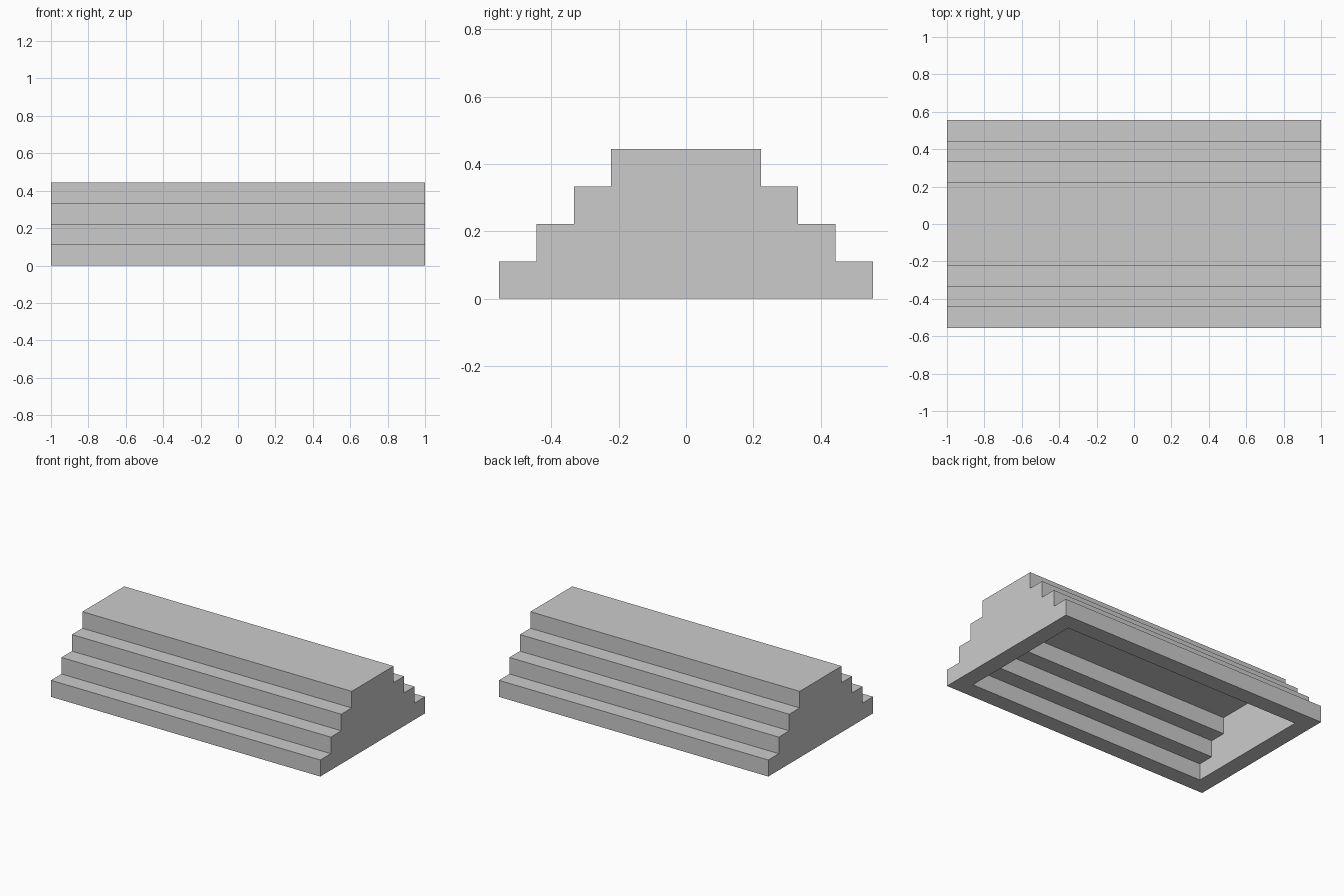
import bpy
import bmesh

if "Cube" in bpy.data.objects:
    bpy.data.objects.remove(bpy.data.objects["Cube"])

U = 1 / 9  # riser, tread and wall thickness


def half_profile(half_width, steps):
    """Stair outline on the +y side, from the floor to the top edge."""
    pts = []
    for i in range(steps):
        y = half_width - i * U
        pts += [(y, i * U), (y, (i + 1) * U)]
    return pts


def stepped_shell(bm, half_length, half_width, steps, inward=False):
    """Prism with a stepped outline, open underneath; returns its floor corners."""
    side = half_profile(half_width, steps)
    outline = side + [(-y, z) for y, z in reversed(side)]
    left = [bm.verts.new((-half_length, y, z)) for y, z in outline]
    right = [bm.verts.new((half_length, y, z)) for y, z in outline]
    faces = [bm.faces.new(left[::-1]), bm.faces.new(right)]
    for i in range(len(outline) - 1):
        faces.append(bm.faces.new((left[i], left[i + 1], right[i + 1], right[i])))
    if inward:
        bmesh.ops.reverse_faces(bm, faces=faces)
    return [left[0], left[-1], right[-1], right[0]]


bm = bmesh.new()

# Outer steps and the hollow beneath them
outer = stepped_shell(bm, 9 * U, 5 * U, 4)
inner = stepped_shell(bm, 8 * U, 4 * U, 3, inward=True)

# Flat rim joining both shells on the floor
for i in range(4):
    j = (i + 1) % 4
    bm.faces.new((outer[i], inner[i], inner[j], outer[j]))

bmesh.ops.recalc_face_normals(bm, faces=bm.faces)

mesh = bpy.data.meshes.new("double_sided_steps")
bm.to_mesh(mesh)
bm.free()
steps = bpy.data.objects.new("double_sided_steps", mesh)
bpy.context.collection.objects.link(steps)
